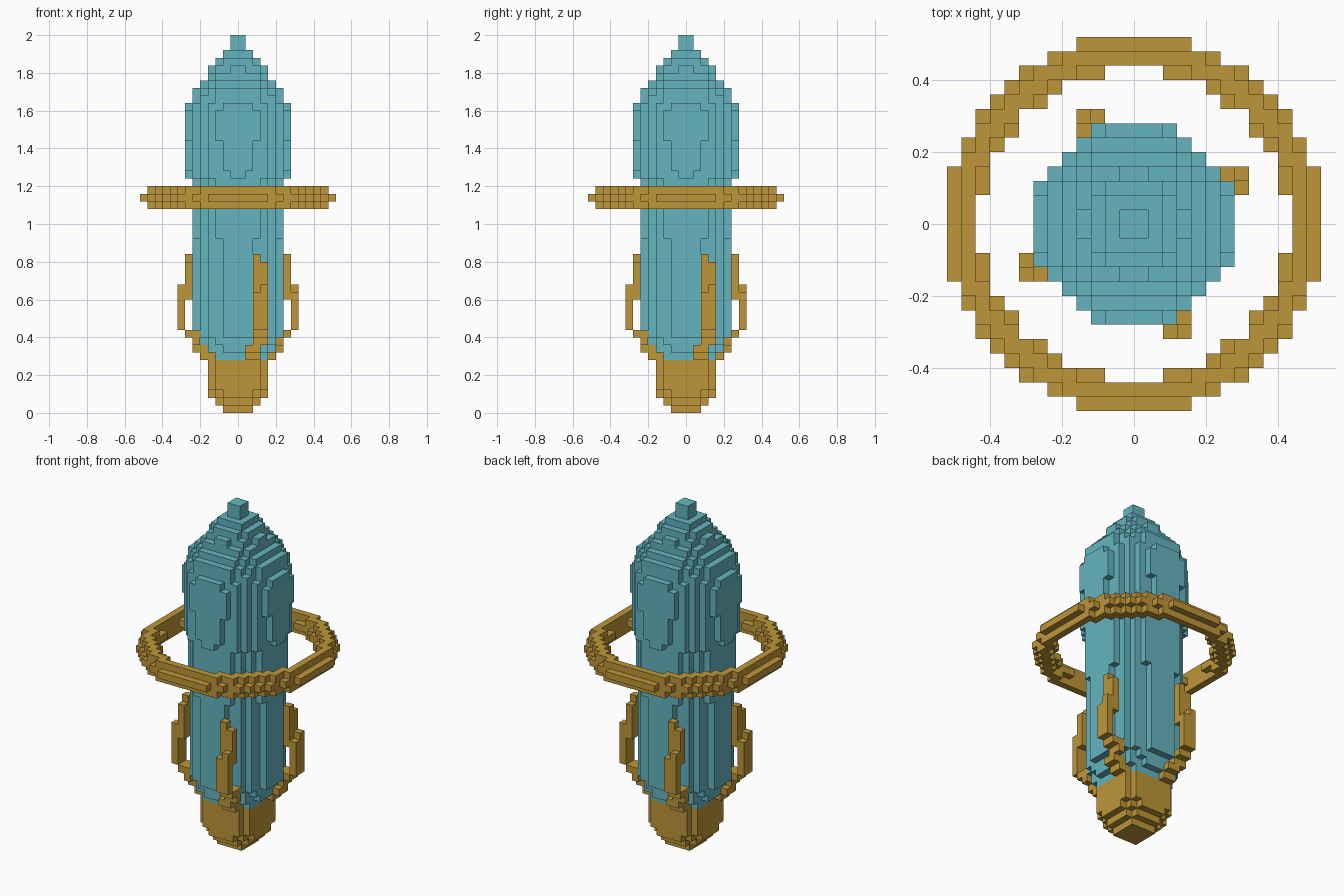
import bpy
import bmesh
from math import hypot
from mathutils import Vector

UNIT = 0.04   # edge of one cube
SPAN = range(-13, 13)

cube = bpy.data.objects.get("Cube")
if cube:
    bpy.data.objects.remove(cube, do_unlink=True)


def material(name, colour):
    mat = bpy.data.materials.new(name)
    mat.use_nodes = True
    mat.diffuse_color = colour
    mat.node_tree.nodes["Principled BSDF"].inputs["Base Color"].default_value = colour
    return mat


teal = material("teal", (0.13, 0.456, 0.521, 1))
gold = material("gold", (0.515, 0.305, 0.04, 1))


def disc(layer, outer, inner=0.0):
    """Cells of one layer whose centres lie between two radii."""
    return {(i, j, layer) for i in SPAN for j in SPAN
            if inner <= hypot(i + 0.5, j + 0.5) * UNIT <= outer}


def lathe(bands):
    """Stacked discs; each band is (first layer, end layer, radius)."""
    cells = set()
    for start, end, radius in bands:
        for layer in range(start, end):
            cells |= disc(layer, radius)
    return cells


def build(name, cells, mat):
    """Make the outer skin of a set of cubes."""
    bm = bmesh.new()
    corners = {}

    def vert(p):
        key = tuple(round(c) for c in p)
        if key not in corners:
            corners[key] = bm.verts.new(Vector(key) * UNIT)
        return corners[key]

    for cell in sorted(cells):
        for axis in range(3):
            for side in (0, 1):
                step = Vector((0, 0, 0))
                step[axis] = 2 * side - 1
                if tuple(round(c) for c in Vector(cell) + step) in cells:
                    continue
                u, v = Vector((0, 0, 0)), Vector((0, 0, 0))
                u[(axis + 1) % 3] = 1
                v[(axis + 2) % 3] = 1
                base = Vector(cell)
                base[axis] += side
                quad = [base, base + u, base + u + v, base + v]
                if not side:
                    quad.reverse()
                bm.faces.new([vert(p) for p in quad])
    mesh = bpy.data.meshes.new(name)
    bm.to_mesh(mesh)
    bm.free()
    mesh.materials.append(mat)
    obj = bpy.data.objects.new(name, mesh)
    bpy.context.collection.objects.link(obj)


# Handles: boxes as (depth, depth end, side, side end, layer, layer end)
HANDLE = [
    (6, 7, 2, 4, 15, 20), (6, 7, 2, 3, 20, 21),   # upper post
    (7, 8, 2, 4, 11, 16), (7, 8, 3, 4, 16, 17),   # outer grip
    (5, 7, 2, 4, 10, 11), (5, 6, 2, 4, 9, 10),    # lower bend
    (4, 6, 1, 3, 8, 9), (3, 5, 1, 3, 7, 8),       # root at the nozzle
]
handle = {(d, t, z) for d0, d1, t0, t1, z0, z1 in HANDLE
          for d in range(d0, d1) for t in range(t0, t1) for z in range(z0, z1)}
all_handles = set()
for side in ("left", "back", "right", "front"):
    build(side + "_handle", handle, gold)
    all_handles |= handle
    handle = {(-j - 1, i, z) for i, j, z in handle}   # quarter turn

# Nozzle at the base
build("nozzle", lathe([(0, 1, 0.09), (1, 2, 0.13), (2, 3, 0.162), (3, 7, 0.175)]), gold)

# Hull with slight bulge and stepped nose
hull = lathe([
    (7, 8, 0.18), (8, 9, 0.2), (9, 10, 0.215), (10, 13, 0.23), (13, 23, 0.236),
    (23, 31, 0.245), (31, 32, 0.262), (32, 36, 0.268), (36, 40, 0.28),
    (40, 41, 0.268), (41, 42, 0.256), (42, 43, 0.242), (43, 44, 0.21),
    (44, 45, 0.18), (45, 46, 0.145), (46, 47, 0.12), (47, 48, 0.09), (48, 50, 0.05),
])
build("hull", hull - all_handles, teal)

# Floating ring, widest in its middle layer
ring = disc(28, 0.521, 0.427)
for layer in (27, 29):
    ring |= disc(layer, 0.499, 0.449)
build("ring", ring, gold)
